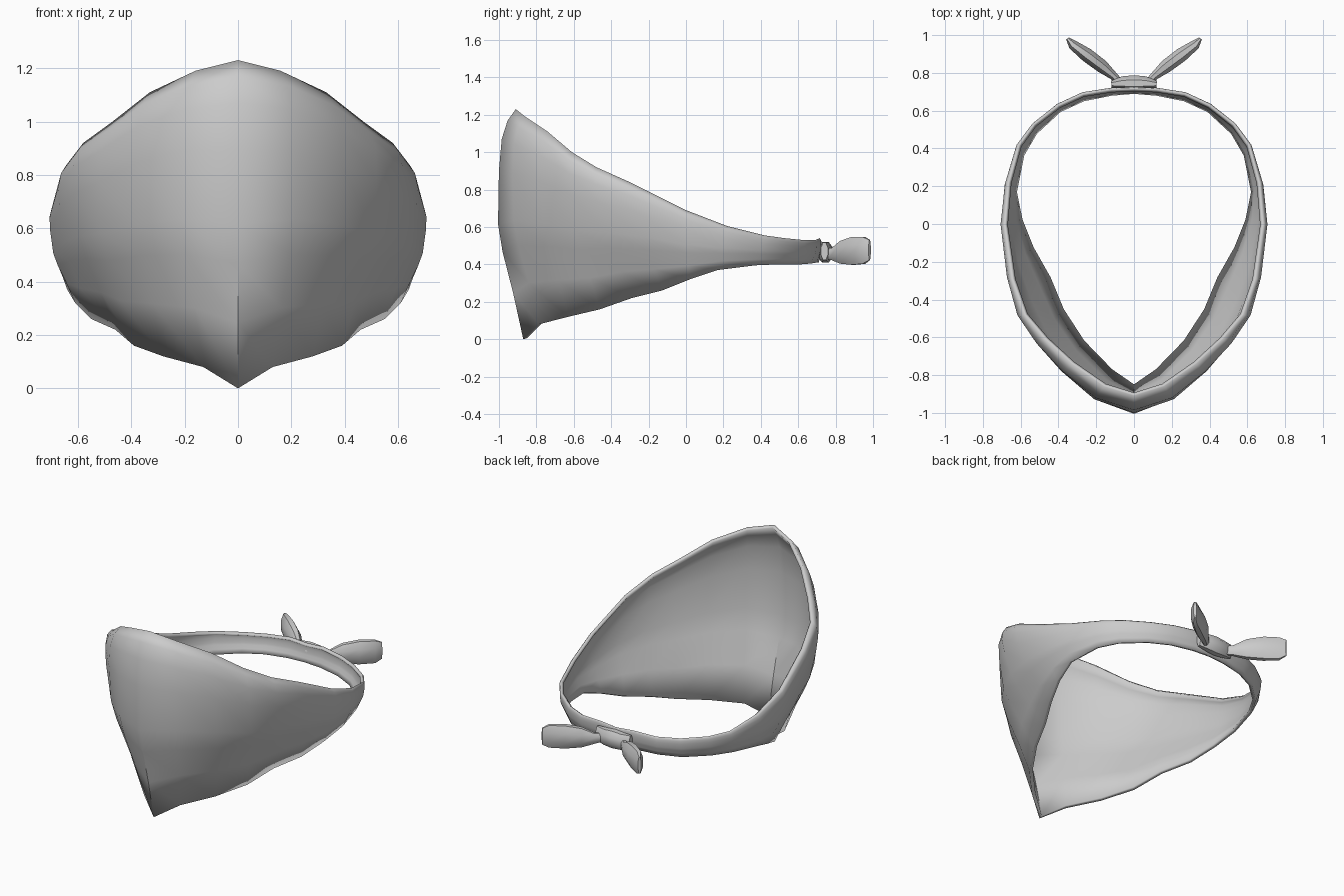
import bpy, bmesh, math
from mathutils import Vector

if "Cube" in bpy.data.objects:
    bpy.data.objects.remove(bpy.data.objects["Cube"])

cloth = bpy.data.materials.new("grey cloth")
cloth.diffuse_color = (0.6, 0.6, 0.6, 1)
cloth.use_nodes = True
cloth.node_tree.nodes["Principled BSDF"].inputs["Base Color"].default_value = cloth.diffuse_color


def make_object(name, verts, faces, angle=50):
    mesh = bpy.data.meshes.new(name)
    mesh.from_pydata(verts, [], faces)
    bm = bmesh.new()
    bm.from_mesh(mesh)
    bmesh.ops.remove_doubles(bm, verts=bm.verts, dist=0.0005)
    bmesh.ops.recalc_face_normals(bm, faces=bm.faces)
    bm.to_mesh(mesh)
    bm.free()
    mesh.materials.append(cloth)
    ob = bpy.data.objects.new(name, mesh)
    bpy.context.collection.objects.link(ob)
    bpy.ops.object.select_all(action='DESELECT')
    bpy.context.view_layer.objects.active = ob
    ob.select_set(True)
    bpy.ops.object.shade_smooth_by_angle(angle=math.radians(angle))
    return ob


def loft(name, sections, sides=8):
    """Closed tube; section = (centre, half width across, half height)."""
    verts, faces = [], []
    for i, (c, w, h) in enumerate(sections):
        a = Vector(sections[max(i - 1, 0)][0])
        b = Vector(sections[min(i + 1, len(sections) - 1)][0])
        across = (b - a).cross(Vector((0, 0, 1))).normalized()
        for k in range(sides):
            t = 2 * math.pi * (k + 0.5) / sides
            verts.append(Vector(c) + across * w * math.cos(t) + Vector((0, 0, h * math.sin(t))))
    for i in range(len(sections) - 1):
        for k in range(sides):
            n = (k + 1) % sides
            faces.append((i * sides + k, i * sides + n, (i + 1) * sides + n, (i + 1) * sides + k))
    faces.append(tuple(range(sides)))
    faces.append(tuple(range(len(verts) - sides, len(verts))))
    return make_object(name, verts, faces)


# Cloth: upper edge, lower edge and outward bulge from front to back
top = [(0, -.91, 1.23), (.16, -.86, 1.19), (.33, -.74, 1.11), (.47, -.61, 1.0), (.58, -.48, .92),
       (.645, -.29, .835), (.685, 0, .69), (.665, .22, .605), (.61, .42, .555), (.53, .53, .54),
       (.40, .63, .53), (.27, .69, .53), (.12, .715, .54), (0, .72, .53)]
low = [(0, -.87, 0), (.13, -.785, .08), (.28, -.63, .12), (.39, -.46, .16), (.46, -.29, .22),
       (.55, -.13, .26), (.61, .02, .32), (.64, .17, .37), (.60, .37, .395), (.53, .49, .40),
       (.40, .61, .40), (.27, .67, .405), (.12, .70, .41), (0, .71, .41)]
bulge = [.115, .12, .11, .10, .085, .06, .045, .03, .02, .015, .015, .015, .012, .01]
profile = [(0, 0), (.05, .4), (.13, .7), (.27, .88), (.5, 1), (.62, .83), (.8, .4), (1, 0)]

mids = [(Vector(a) + Vector(b)) / 2 for a, b in zip(top, low)]
cols = []
for i, (a, b) in enumerate(zip(top, low)):
    d = mids[min(i + 1, 13)] - mids[max(i - 1, 0)]
    out = Vector((d.y, -d.x, 0)).normalized()
    if i in (0, 13):
        out = Vector((0, -1 if i == 0 else 1, 0))
    cols.append([Vector(a).lerp(Vector(b), t) + out * bulge[i] * p for t, p in profile])
ring = cols + [[Vector((-v.x, v.y, v.z)) for v in c] for c in cols[-2:0:-1]]
rows, n = len(profile), len(ring)
faces = [(i * rows + j, i * rows + j + 1, (i + 1) % n * rows + j + 1, (i + 1) % n * rows + j)
         for i in range(n) for j in range(rows - 1)]
mask = make_object("neckerchief", [v for c in ring for v in c], faces)
solid = mask.modifiers.new("cloth thickness", 'SOLIDIFY')
solid.thickness = 0.022
solid.offset = -1

# Knot at the back, with a wrap around its middle
loft("knot", [((-.12, .74, .47), .02, .05), ((-.06, .745, .465), .04, .055),
              ((0, .745, .465), .046, .06),
              ((.06, .745, .465), .04, .055), ((.12, .74, .47), .02, .05)])

# Two loose tails
for s, side in ((1, "right"), (-1, "left")):
    loft(side + "_tail", [((s * .07, .745, .46), .02, .03), ((s * .11, .785, .455), .024, .035),
                          ((s * .17, .835, .465), .038, .066), ((s * .25, .895, .472), .04, .08),
                          ((s * .325, .95, .475), .028, .078), ((s * .352, .982, .477), .01, .058)])
